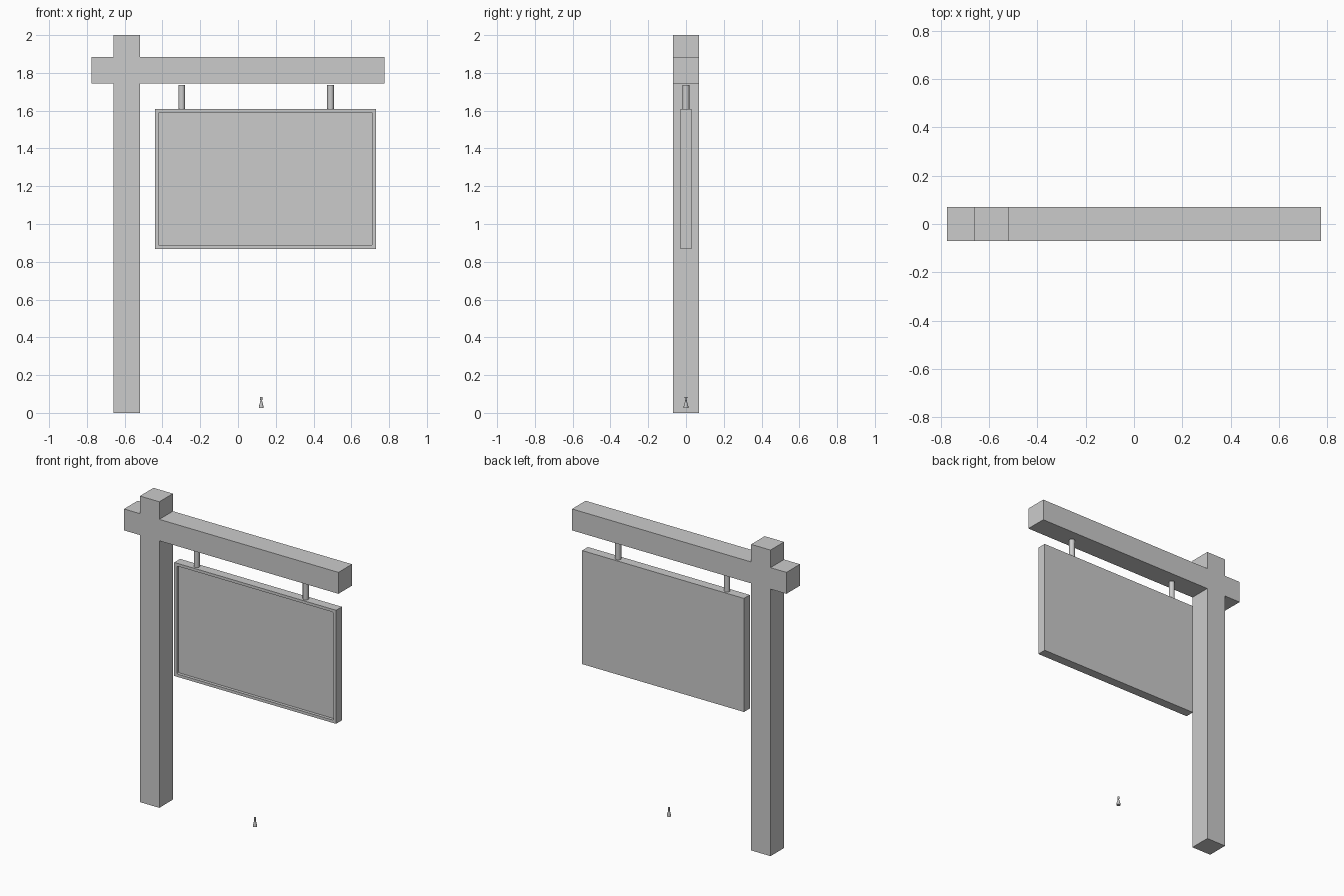
import bpy, bmesh
from math import cos, sin, pi

if "Cube" in bpy.data.objects:
    bpy.data.objects.remove(bpy.data.objects["Cube"])


def finish(bm, name, smooth=False):
    bmesh.ops.recalc_face_normals(bm, faces=bm.faces)
    mesh = bpy.data.meshes.new(name)
    bm.to_mesh(mesh)
    bm.free()
    ob = bpy.data.objects.new(name, mesh)
    bpy.context.collection.objects.link(ob)
    if smooth:
        bpy.ops.object.select_all(action='DESELECT')
        ob.select_set(True)
        bpy.context.view_layer.objects.active = ob
        bpy.ops.object.shade_smooth_by_angle(angle=0.6)
    return ob


def slab(bm, outline, y0, y1):
    """Extrude an x-z outline from y0 to y1; returns the front and back faces."""
    front = bm.faces.new([bm.verts.new((x, y0, z)) for x, z in outline])
    back = bmesh.ops.extrude_face_region(bm, geom=[front], use_keep_orig=True)['geom']
    for v in back:
        if isinstance(v, bmesh.types.BMVert):
            v.co.y = y1
    return front


def lathe(name, x, profile, sides):
    """Closed solid of revolution about a vertical axis at x."""
    bm = bmesh.new()
    rings = [[bm.verts.new((x + r * cos(2 * pi * i / sides), r * sin(2 * pi * i / sides), z))
              for i in range(sides)] for r, z in profile]
    for a, b in zip(rings, rings[1:]):
        for i in range(sides):
            j = (i + 1) % sides
            bm.faces.new((a[i], a[j], b[j], b[i]))
    bm.faces.new(rings[0][::-1])
    bm.faces.new(rings[-1])
    return finish(bm, name, smooth=True)


# Post and crossbeam, one flush cross-shaped timber
L, R = -0.66, -0.52
B, T = 1.745, 1.885
E = 0.775
bm = bmesh.new()
slab(bm, [(L, 0), (R, 0), (R, B), (E, B), (E, T), (R, T),
          (R, 2), (L, 2), (L, T), (-E, T), (-E, B), (L, B)], -0.07, 0.07)
finish(bm, "post_and_beam")

# Sign board with a recessed front panel with slightly rounded corners
bm = bmesh.new()
face = slab(bm, [(-0.44, 0.868), (0.73, 0.868), (0.73, 1.61), (-0.44, 1.61)], -0.03, 0.03)
bmesh.ops.recalc_face_normals(bm, faces=bm.faces)
bmesh.ops.inset_region(bm, faces=[face], thickness=0.026)
bmesh.ops.inset_region(bm, faces=[face], thickness=0.0, depth=-0.02)
inner = {e for e in bm.edges
         if all(abs(v.co.x - 0.145) < 0.57 for v in e.verts)
         and abs(e.verts[0].co.y - e.verts[1].co.y) > 0.01}
bmesh.ops.bevel(bm, geom=list(inner), offset=0.008, segments=2, profile=0.5, affect='EDGES')
finish(bm, "sign_board")

# Hanger rods
for side, x in (("left", -0.298), ("right", 0.49)):
    lathe(side + "_hanger", x, [(0.018, 1.60), (0.018, 1.737)], 12)

# Small flared weight near the ground
lathe("small_weight", 0.123, [(0.013, 0.025), (0.013, 0.031), (0.005, 0.062),
                              (0.005, 0.066), (0.007, 0.083)], 12)
